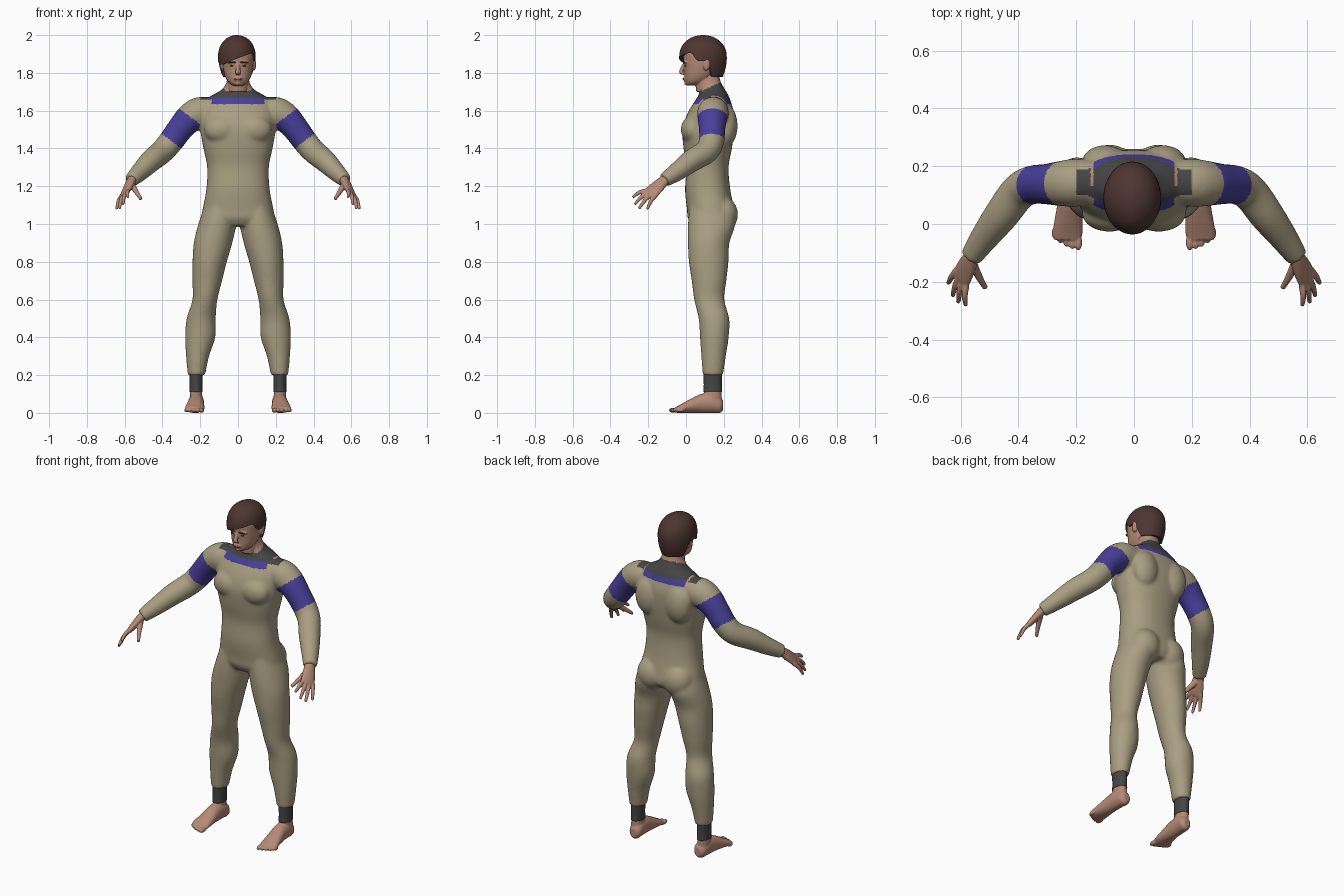
import bpy, bmesh, math
from mathutils import Vector, Matrix

cube = bpy.data.objects.get("Cube")
if cube:
    bpy.data.objects.remove(cube, do_unlink=True)


def material(name, rgb):
    m = bpy.data.materials.new(name)
    m.use_nodes = True
    m.diffuse_color = (*rgb, 1)
    bsdf = next(n for n in m.node_tree.nodes if n.type == 'BSDF_PRINCIPLED')
    bsdf.inputs["Base Color"].default_value = (*rgb, 1)
    return m


KHAKI = material("khaki fabric", (.40, .345, .225))
BLUE = material("blue fabric", (.065, .05, .32))
CHARCOAL = material("charcoal fabric", (.06, .06, .062))
SKIN = material("skin", (.46, .255, .18))
HAIR = material("brown hair", (.075, .036, .03))
LIPS = material("lips", (.34, .15, .12))
X, Z = Vector((1, 0, 0)), Vector((0, 0, 1))


def tube(bm, pts, side=1, axis=None, ref=X, power=2.0, n=28, sub=4):
    """Smooth loft through (x, y, z, radius_u, radius_v) stations."""
    p = [Vector((q[0] * side, *q[1:])) for q in pts]
    p = [p[0]] + p + [p[-1]]
    path = []
    for i in range(1, len(p) - 2):
        a, b, c, d = p[i - 1:i + 3]
        for k in range(sub):
            t = k / sub
            path.append(.5 * (2 * b + (c - a) * t + (2 * a - 5 * b + 4 * c - d) * t * t
                              + (3 * b - a - 3 * c + d) * t ** 3))
    path.append(p[-1])
    ref = Vector((ref[0] * side, ref[1], ref[2]))
    rings = []
    for i, q in enumerate(path):
        t = axis
        if t is None:
            t = (Vector(path[min(i + 1, len(path) - 1)][:3])
                 - Vector(path[max(i - 1, 0)][:3])).normalized()
        u = (ref - t * ref.dot(t)).normalized()
        v = t.cross(u)
        ring = []
        for j in range(n):
            a = math.tau * j / n
            c, s = math.cos(a), math.sin(a)
            c = math.copysign(abs(c) ** (2 / power), c)
            s = math.copysign(abs(s) ** (2 / power), s)
            ring.append(bm.verts.new(Vector(q[:3]) + u * c * q[3] + v * s * q[4]))
        rings.append(ring)
    for r0, r1 in zip(rings, rings[1:]):
        for j in range(n):
            k = (j + 1) % n
            bm.faces.new((r0[j], r0[k], r1[k], r1[j]))
    bm.faces.new(rings[0][::-1])
    bm.faces.new(rings[-1])


def ball(bm, center, radii):
    m = Matrix.Translation(center) @ Matrix.Diagonal((*radii, 1))
    bmesh.ops.create_uvsphere(bm, u_segments=24, v_segments=16, radius=1, matrix=m)


def finish(name, bm, mats, voxel=0, smooth=0, rule=None):
    """Make the object, fuse its volumes, and colour faces by rule."""
    bmesh.ops.recalc_face_normals(bm, faces=bm.faces)
    me = bpy.data.meshes.new(name)
    bm.to_mesh(me)
    bm.free()
    ob = bpy.data.objects.new(name, me)
    bpy.context.collection.objects.link(ob)
    if voxel:
        r = ob.modifiers.new("fuse", 'REMESH')
        r.mode, r.voxel_size = 'VOXEL', voxel
        s = ob.modifiers.new("soften", 'SMOOTH')
        s.factor, s.iterations = .5, smooth
        dg = bpy.context.evaluated_depsgraph_get()
        fused = bpy.data.meshes.new_from_object(ob.evaluated_get(dg))
        ob.modifiers.clear()
        ob.data = fused
        bpy.data.meshes.remove(me)
        fused.name = name
    ob.data.materials.clear()
    for m in mats:
        ob.data.materials.append(m)
    for f in ob.data.polygons:
        f.use_smooth = True
        f.material_index = rule(f.center) if rule else 0
    return ob


# Bodysuit: torso, legs and arms fused into one skin
bm = bmesh.new()
torso = [(.135, .99, .14, .10), (.135, 1.03, .19, .125), (.13, 1.08, .187, .125),
         (.115, 1.18, .168, .12), (.113, 1.3, .163, .112), (.115, 1.4, .183, .128),
         (.118, 1.5, .2, .137), (.13, 1.58, .2, .125), (.14, 1.64, .185, .1),
         (.145, 1.68, .14, .08), (.14, 1.71, .088, .068), (.125, 1.75, .061, .06),
         (.115, 1.8, .058, .058)]
tube(bm, [(0, *q) for q in torso], axis=Z, power=2.3, n=40)
for s in (1, -1):
    tube(bm, [(.095, .13, 1.1, .08, .11), (.11, .135, 1, .1, .125),
              (.132, .12, .9, .102, .11), (.15, .12, .8, .091, .105),
              (.163, .122, .7, .079, .092), (.175, .123, .6, .066, .08),
              (.195, .148, .5, .077, .081), (.2, .15, .4, .08, .076),
              (.214, .146, .3, .061, .065), (.22, .142, .198, .046, .054)], s, axis=-Z)
    tube(bm, [(.12, .15, 1.6, .07, .07), (.2, .143, 1.59, .083, .083),
              (.255, .14, 1.56, .078, .078), (.305, .138, 1.505, .07, .07),
              (.353, .135, 1.44, .067, .067), (.4, .11, 1.385, .064, .064),
              (.46, .03, 1.335, .06, .06), (.52, -.05, 1.275, .049, .049),
              (.565, -.115, 1.232, .038, .038)], s, ref=Vector((.5, .85, .3)))
    ball(bm, (s * .085, .035, 1.5), (.095, .062, .075))
    ball(bm, (s * .085, .195, 1.05), (.09, .08, .095))
    ball(bm, (s * .1, .215, 1.52), (.08, .058, .11))


def suit_rule(c):
    x, y, z = abs(c.x), c.y, c.z
    along = (x - .255) * .6 - (z - 1.57) * .8
    off = (x - .255) * .8 + (z - 1.57) * .6
    if x > .205 and 0 < along < .163 and abs(off) < .09:
        return 1
    if x < .14 and 1.635 < z < 1.667 and (y < .11 or y > .18):
        return 1
    if z > 1.69 + (y - .05) * .45 and x < .09:
        return 3
    if z > 1.66 and .141 < x < .153 and .13 < y < .2:
        return 3
    if z > 1.658 and x < .2 and (x < .17 or .1 < y < .23):
        return 2
    return 0


finish("bodysuit", bm, [KHAKI, BLUE, CHARCOAL, SKIN], .0085, 8, suit_rule)

# Hands, feet and ankle socks
ACROSS = Vector((.5, .85, -.35)).normalized()
KNUCKLE = Vector((.597, -.185, 1.165))
TIPS = [(.583, -.278, 1.145), (.608, -.268, 1.108), (.627, -.246, 1.086), (.642, -.203, 1.084)]
for s, label in ((1, "left"), (-1, "right")):
    bm = bmesh.new()
    tube(bm, [(.548, -.09, 1.247, .029, .026), (.564, -.118, 1.228, .03, .024),
              (.58, -.15, 1.198, .039, .021), (*KNUCKLE, .043, .015),
              (.601, -.194, 1.157, .038, .01)], s, ref=ACROSS)
    for i, tip in enumerate(TIPS):
        base = KNUCKLE + ACROSS * (.022 * i - .033)
        tip = Vector(tip)
        mid = base.lerp(tip, .5) + Vector((.004, -.003, .006))
        tube(bm, [(*base, .012, .012), (*mid, .011, .011), (*tip, .008, .008)], s,
             ref=ACROSS, n=12)
        ball(bm, (tip.x * s, tip.y, tip.z), (.008, .008, .008))
    tube(bm, [(.56, -.135, 1.205, .017, .017), (.537, -.182, 1.168, .013, .013),
              (.514, -.222, 1.133, .009, .009)], s, ref=Z, n=12)
    finish(label + "_hand", bm, [SKIN], .004, 3)

    bm = bmesh.new()
    tube(bm, [(.216, .197, .04, .018, .025), (.217, .18, .042, .035, .042),
              (.22, .14, .053, .04, .053), (.222, .08, .05, .042, .05),
              (.226, .02, .036, .048, .036), (.23, -.03, .022, .052, .022),
              (.231, -.055, .016, .047, .015)], s, axis=Vector((0, -1, 0)))
    tube(bm, [(.221, .14, .04, .035, .05), (.222, .142, .09, .033, .047),
              (.222, .142, .17, .03, .042)], s, axis=Z)
    for i in range(5):
        r = .0135 - .001 * i
        ball(bm, (s * (.193 + .0205 * i), -.063 + .002 * i * i, .014),
             (r, .029 - .002 * i, r))
    finish(label + "_foot", bm, [SKIN], .004, 3)

    bm = bmesh.new()
    tube(bm, [(.222, .142, .11, .035, .05), (.222, .142, .15, .034, .048),
              (.222, .142, .215, .036, .05)], s, axis=Z)
    finish(label + "_ankle_sock", bm, [CHARCOAL])

# Head with nose, brow, ears and jaw
bm = bmesh.new()
skull = [(.035, 1.733, .025, .03), (.05, 1.75, .05, .054), (.068, 1.78, .068, .076),
         (.083, 1.82, .078, .093), (.09, 1.86, .083, .104), (.092, 1.9, .085, .106),
         (.092, 1.95, .073, .092), (.09, 1.98, .04, .055)]
tube(bm, [(0, *q) for q in skull], axis=Z, power=2.2)
tube(bm, [(0, .11, 1.7, .056, .056), (0, .1, 1.8, .056, .056)], axis=Z)
tube(bm, [(0, -.006, 1.853, .008, .008), (0, -.02, 1.822, .011, .011),
          (0, -.026, 1.803, .015, .01), (0, -.012, 1.795, .012, .006)], n=12)
ball(bm, (0, -.004, 1.768), (.024, .012, .013))
ball(bm, (0, .006, 1.746), (.02, .016, .012))
for s in (1, -1):
    ball(bm, (s * .03, .004, 1.856), (.028, .018, .009))
    ball(bm, (s * .084, .108, 1.845), (.012, .02, .033))
finish("head", bm, [SKIN], .004, 3)

bm = bmesh.new()
ball(bm, (0, -.011, 1.768), (.021, .007, .006))
finish("mouth", bm, [LIPS])
for s, label in ((1, "left"), (-1, "right")):
    bm = bmesh.new()
    ball(bm, (s * .031, -.009, 1.856), (.022, .009, .0045))
    ball(bm, (s * .031, -.003, 1.837), (.012, .006, .004))
    finish(label + "_brow_and_eye", bm, [HAIR])


# Hair: a dome whose lower edge follows a swept hairline
def ease(t):
    t = max(0, min(1, t))
    return t * t * (3 - 2 * t)


def hairline(a):
    c, s = math.cos(a), math.sin(a)
    z = 1.875 + .038 * c
    z += (1.862 - z) * ease((s + .55) / .35)
    return z + (1.778 - z) * ease((s - .15) / .35)


def hair_point(a, z, k=1):
    d = (z - 1.88) / .12
    r = math.sqrt(max(0, 1 - d ** 2.3)) if d > 0 else 1 - .24 * d * d
    return (-.006 + .1 * r * k * math.cos(a), .09 + .126 * r * k * math.sin(a), z)


bm = bmesh.new()
N, ROWS = 64, 16
pole = bm.verts.new((-.006, .09, 2))
rows = []
for i in range(1, ROWS + 2):
    ring = []
    for j in range(N):
        a = math.tau * j / N
        zh = hairline(a)
        if i <= ROWS:
            ring.append(bm.verts.new(hair_point(a, 2 - (2 - zh) * (i / ROWS) ** 2)))
        else:
            ring.append(bm.verts.new(hair_point(a, zh + .006, .7)))
    rows.append(ring)
for j in range(N):
    k = (j + 1) % N
    bm.faces.new((pole, rows[0][j], rows[0][k]))
    for r0, r1 in zip(rows, rows[1:]):
        bm.faces.new((r0[j], r1[j], r1[k], r0[k]))
hair = finish("hair", bm, [HAIR])
bpy.context.view_layer.objects.active = hair
hair.select_set(True)
bpy.ops.object.shade_smooth_by_angle(angle=math.radians(50))
